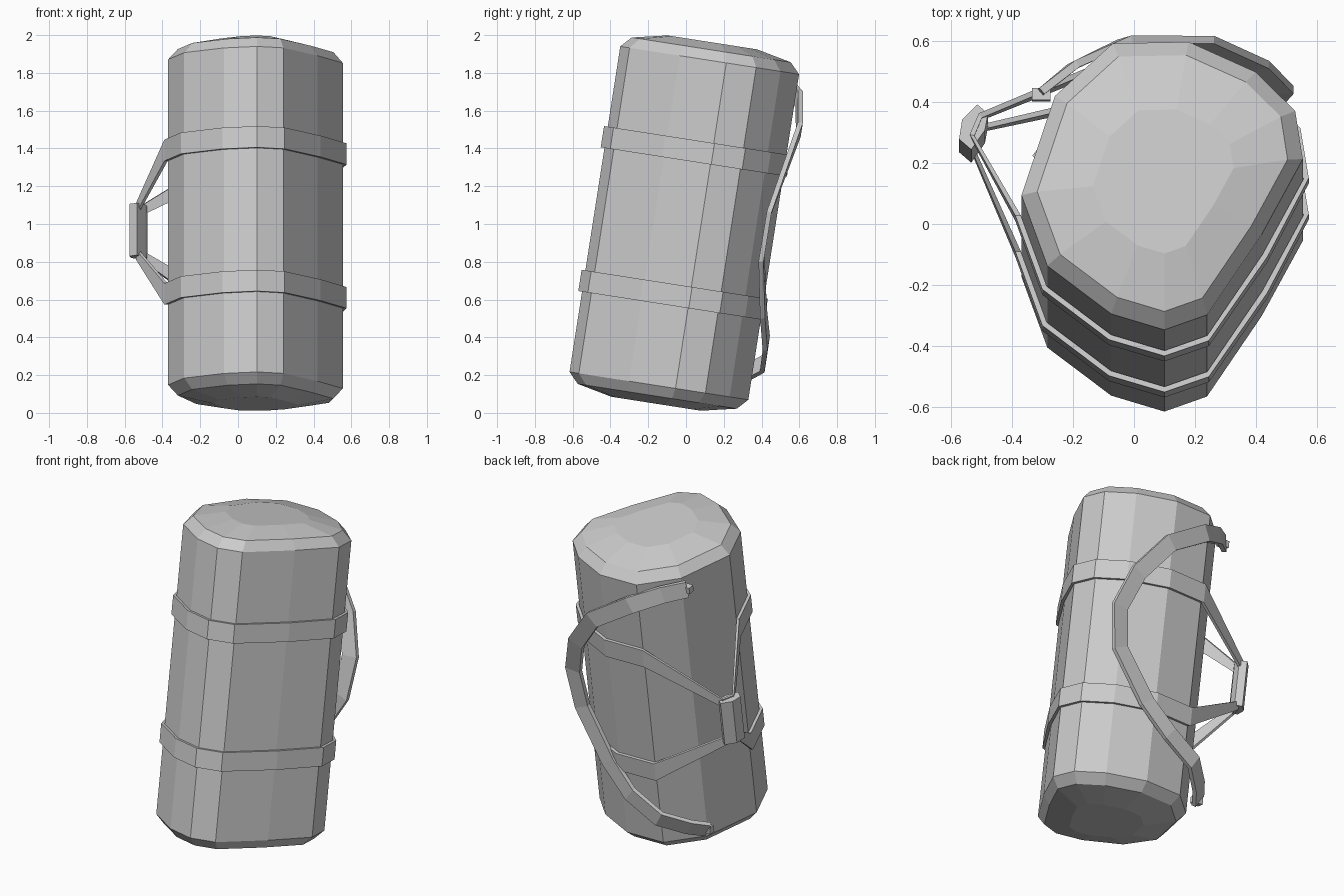
import bpy, bmesh, math
from mathutils import Matrix, Vector

cube = bpy.data.objects.get("Cube")
if cube:
    bpy.data.objects.remove(cube)

grey = bpy.data.materials.new("light_grey_canvas")
grey.use_nodes = True
grey.diffuse_color = (0.6, 0.6, 0.6, 1)
grey.node_tree.nodes["Principled BSDF"].inputs["Base Color"].default_value = (0.6, 0.6, 0.6, 1)

# The whole bag leans backwards
LEAN = Matrix.Translation((0, -0.01, 1.005)) @ Matrix.Rotation(math.radians(-8.86), 4, 'X')
CENTRE = Vector((0.1, 0.0))

# Cross-section of the bag, anticlockwise from the left side
OUTLINE = [Vector(p) for p in (
    (-0.37, -0.03), (-0.285, -0.265), (-0.075, -0.425), (0.1, -0.478),
    (0.24, -0.428), (0.42, -0.16), (0.555, 0.09), (0.53, 0.25),
    (0.4, 0.38), (0.18, 0.48), (-0.07, 0.475), (-0.26, 0.3))]


def finish(name, bm):
    bmesh.ops.recalc_face_normals(bm, faces=bm.faces)
    bm.transform(LEAN)
    mesh = bpy.data.meshes.new(name)
    bm.to_mesh(mesh)
    bm.free()
    mesh.materials.append(grey)
    obj = bpy.data.objects.new(name, mesh)
    bpy.context.collection.objects.link(obj)
    return obj


def loft(name, rings, closed=False):
    """Skin a list of equal rings; closed joins the last to the first."""
    bm = bmesh.new()
    loops = [[bm.verts.new(p) for p in ring] for ring in rings]
    n = len(loops[0])
    pairs = list(zip(loops, loops[1:]))
    if closed:
        pairs.append((loops[-1], loops[0]))
    else:
        bm.faces.new(loops[0])
        bm.faces.new(loops[-1])
    for a, b in pairs:
        for i in range(n):
            j = (i + 1) % n
            bm.faces.new((a[i], a[j], b[j], b[i]))
    return finish(name, bm)


def box(name, centre, size):
    bm = bmesh.new()
    bmesh.ops.create_cube(bm, size=1)
    bm.transform(Matrix.Translation(centre) @ Matrix.Diagonal((*size, 1)))
    return finish(name, bm)


# Bag body with domed ends
profile = [(0.5, 0.968), (0.89, 0.928), (1.0, 0.872)]
profile += [(s, -w) for s, w in reversed(profile)]
loft("bag_body", [[(*(CENTRE + (p - CENTRE) * s), w) for p in OUTLINE]
                  for s, w in profile])

# Two bands round the bag, each pulled out to the hand grip
for name, side in (("upper_band", 1), ("lower_band", -1)):
    rings = []
    for p in OUTLINE[:-1]:
        out = (p - CENTRE).normalized()
        a, b = p + out * 0.002, p + out * 0.02
        lo, hi = side * 0.385 - 0.057, side * 0.385 + 0.057
        rings.append([(*a, lo), (*b, lo), (*b, hi), (*a, hi)])
    lo, hi = side * 0.125 - 0.027, side * 0.125 + 0.027
    for a, b in (((-0.5, 0.34), (-0.51, 0.355)), ((-0.525, 0.28), (-0.54, 0.285))):
        rings.append([(*a, lo), (*b, lo), (*b, hi), (*a, hi)])
    loft(name, rings, closed=True)

# Hand grip: a six-sided wrap
grip = [(-0.575, 0.27), (-0.535, 0.235), (-0.49, 0.3),
        (-0.48, 0.355), (-0.515, 0.385), (-0.565, 0.335)]
loft("hand_grip", [[(*p, w) for p in grip] for w in (-0.135, 0.145)])

# Shoulder strap curving over the back
to_local = LEAN.inverted()
path = [to_local @ Vector(p) for p in (
    (-0.31, 0.43, 1.77), (-0.2, 0.52, 1.74), (-0.03, 0.6, 1.66), (0.23, 0.6, 1.5),
    (0.4, 0.52, 1.28), (0.475, 0.44, 1.06), (0.44, 0.4, 0.82), (0.25, 0.41, 0.53),
    (0.09, 0.425, 0.37), (-0.1, 0.41, 0.26), (-0.23, 0.3, 0.2), (-0.3, 0.21, 0.17))]
rings = []
for i, p in enumerate(path):
    along = path[min(i + 1, len(path) - 1)] - path[max(i - 1, 0)]
    across = along.cross(Vector((0, 1, 0))).normalized() * 0.05
    thick = across.cross(along).normalized() * 0.013
    rings.append([p - across - thick, p + across - thick,
                  p + across + thick, p - across + thick])
loft("shoulder_strap", rings)

# Small tabs anchoring the strap ends
for name, p in (("upper_strap_tab", path[0]), ("lower_strap_tab", path[-1])):
    box(name, p + Vector((0.005, -0.005, 0)), (0.06, 0.04, 0.04))
